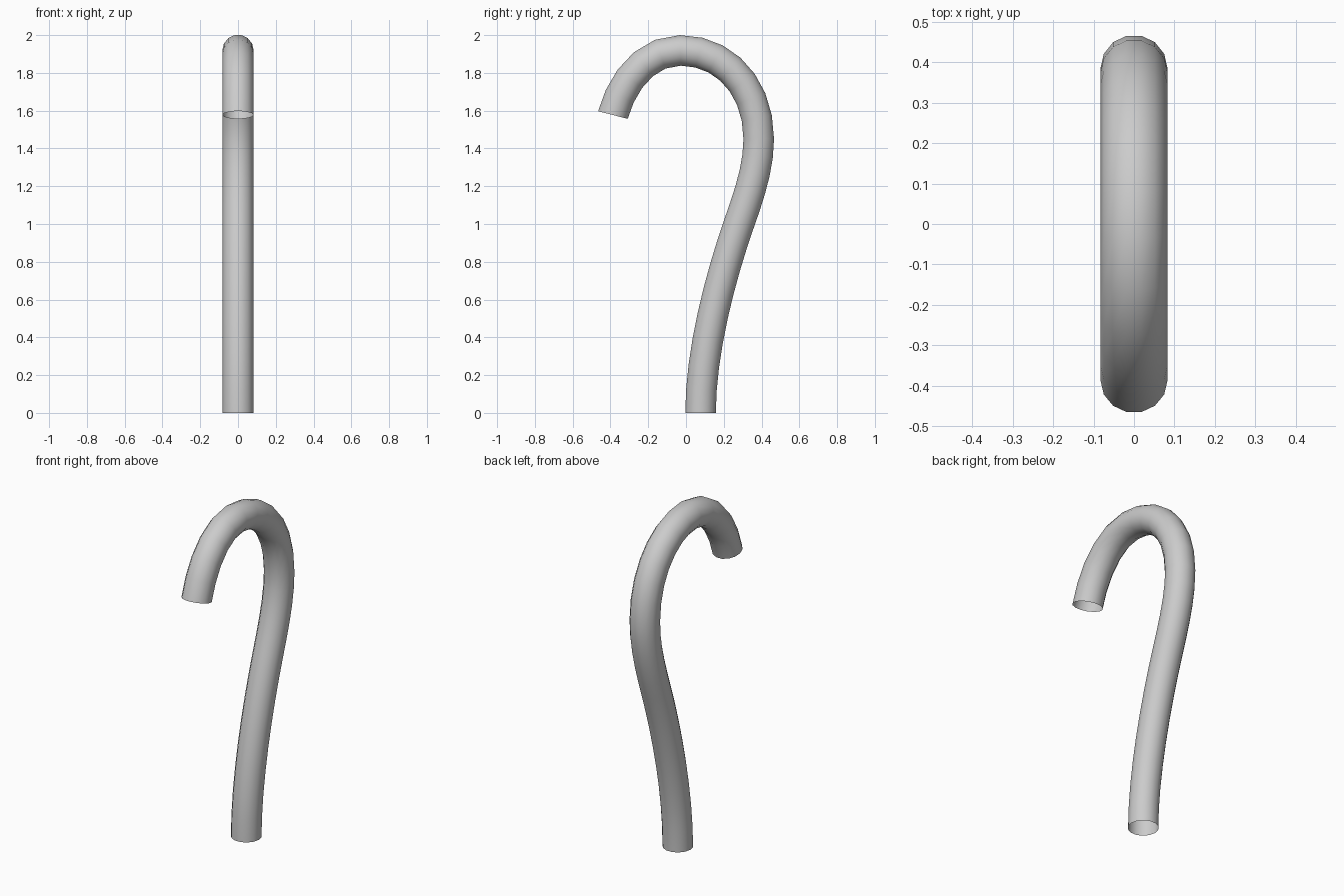
import bpy, bmesh, math
from mathutils import Vector
from mathutils.geometry import interpolate_bezier

if "Cube" in bpy.data.objects:
    bpy.data.objects.remove(bpy.data.objects["Cube"])

RADIUS, SIDES = 0.083, 14

# Centre line in the y-z plane: (start, handle, handle, end, segments)
spans = [
    ((0.077, 0.0), (0.077, 0.32), (0.18, 0.715), (0.28, 1.0), 8),
    ((0.28, 1.0), (0.333, 1.15), (0.385, 1.30), (0.385, 1.45), 5),
    ((0.385, 1.45), (0.385, 1.722), (0.21, 1.919), (-0.03, 1.919), 7),
    ((-0.03, 1.919), (-0.22, 1.919), (-0.343, 1.742), (-0.387, 1.577), 5),
]
path = []
for a, b, c, d, n in spans:
    pts = interpolate_bezier(*[Vector((0, y, z)) for y, z in (a, b, c, d)], n + 1)
    path += pts[1:] if path else pts

# End tangents are exact so the open ends are cut square
start_dir = Vector((0, 0, 1))
end_dir = Vector((0, -0.25, -0.97)).normalized()

# Sweep a round section along the path, leaving both ends open
bm = bmesh.new()
rings = []
for i, p in enumerate(path):
    if i == 0:
        t = start_dir
    elif i == len(path) - 1:
        t = end_dir
    else:
        t = ((p - path[i - 1]).normalized() + (path[i + 1] - p).normalized()).normalized()
    side = Vector((1, 0, 0))
    up = t.cross(side)
    ring = []
    for k in range(SIDES):
        ang = math.tau * k / SIDES
        ring.append(bm.verts.new(p + RADIUS * (math.cos(ang) * side + math.sin(ang) * up)))
    rings.append(ring)
for r0, r1 in zip(rings, rings[1:]):
    for k in range(SIDES):
        j = (k + 1) % SIDES
        bm.faces.new((r0[k], r0[j], r1[j], r1[k])).smooth = True

mesh = bpy.data.meshes.new("curved_pipe")
bm.to_mesh(mesh)
bm.free()
pipe = bpy.data.objects.new("curved_pipe", mesh)
bpy.context.collection.objects.link(pipe)
